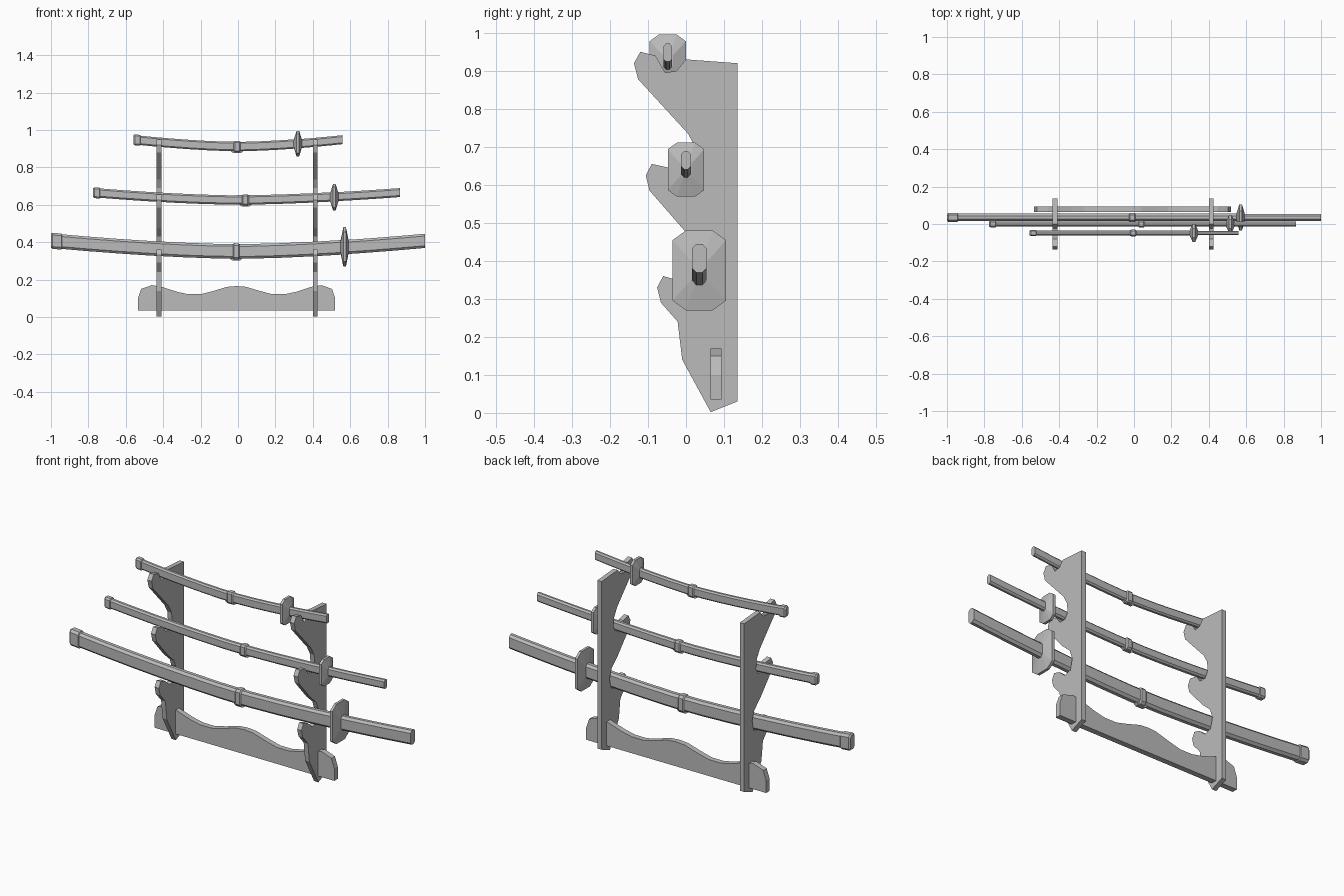
import bpy
import bmesh

cube = bpy.data.objects.get("Cube")
if cube:
    bpy.data.objects.remove(cube, do_unlink=True)

grey = bpy.data.materials.new("plain_grey")
grey.use_nodes = True
colour = (0.5, 0.5, 0.5, 1)
grey.diffuse_color = colour
grey.node_tree.nodes["Principled BSDF"].inputs["Base Color"].default_value = colour


def make_object(name, bm):
    bmesh.ops.recalc_face_normals(bm, faces=bm.faces)
    mesh = bpy.data.meshes.new(name)
    bm.to_mesh(mesh)
    bm.free()
    mesh.materials.append(grey)
    obj = bpy.data.objects.new(name, mesh)
    bpy.context.collection.objects.link(obj)
    return obj


def loft(name, rings):
    """Join matching rings of points and close both ends."""
    bm = bmesh.new()
    loops = [[bm.verts.new(p) for p in ring] for ring in rings]
    for a, b in zip(loops, loops[1:]):
        for i in range(len(a)):
            j = (i + 1) % len(a)
            bm.faces.new((a[i], a[j], b[j], b[i]))
    bm.faces.new(loops[0])
    bm.faces.new(loops[-1])
    return make_object(name, bm)


def octagon(x, y, z, half_w, half_h, cut_w, cut_h):
    """Upright section across x with chamfered corners."""
    w, h = half_w, half_h
    quarter = [(w, h - cut_h), (w - cut_w, h)]
    pts = quarter + [(-a, b) for a, b in reversed(quarter)]
    pts += [(-a, -b) for a, b in pts]
    return [(x, y + a, z + b) for a, b in pts]


def sword(name, y, left, right, guard_x, ring_x, low, rise_l, rise_r, w, h, guard_w, guard_h, guard_z):
    # Gentle upward curve from the middle to both ends
    def height(x):
        t = x / (right if x > 0 else left)
        rise = rise_r if x > 0 else rise_l
        return low + rise * abs(t) ** 1.6

    def section(x, grow=0.0, drop=0.0):
        return octagon(x, y, height(x) - drop, w + grow, h + grow, w * 0.55, w * 0.6)

    def span(a, b, steps):
        return [a + (b - a) * i / steps for i in range(steps + 1)]

    loft(name + "_scabbard", [section(x) for x in span(left + 0.01, guard_x, 9)])
    loft(name + "_handle", [section(x, -0.001) for x in span(guard_x, right, 4)])

    # End cap
    cap = 0.055 * h / 0.039
    loft(name + "_end_cap", [section(left, -0.002), section(left + 0.008, 0.004),
                             section(left + cap, 0.004), section(left + cap + 0.004, -0.001)])

    # Cord mount with a small lower lug
    loft(name + "_cord_mount", [section(ring_x - 0.018, 0), section(ring_x - 0.012, 0.005),
                                section(ring_x + 0.012, 0.005), section(ring_x + 0.018, 0)])
    base = height(ring_x) - h
    loft(name + "_lug", [[(ring_x + sx * s, y + sy * w * 0.5, base + z) for sx, sy in
                          ((-1, -1), (1, -1), (1, 1), (-1, 1))]
                         for s, z in ((0.04, 0.006), (0.02, -0.01))])

    # Lens-shaped hand guard
    steps = ((-0.022, 0.3), (-0.007, 1), (0.007, 1), (0.022, 0.3))
    loft(name + "_guard", [octagon(guard_x + dx, y, guard_z, guard_w * s, guard_h * s,
                                   guard_w * s * 0.5, guard_w * s * 0.36) for dx, s in steps])


sword("long_sword", 0.035, -1, 1, 0.57, -0.01, 0.35, 0.058, 0.057, 0.02, 0.039, 0.07, 0.105, 0.375)
sword("middle_sword", 0.0, -0.775, 0.865, 0.515, 0.04, 0.625, 0.04, 0.04, 0.014, 0.025, 0.048, 0.071, 0.64)
sword("short_sword", -0.048, -0.56, 0.56, 0.32, -0.005, 0.911, 0.037, 0.037, 0.0125, 0.025, 0.048, 0.068, 0.927)


def plate(name, pts, place, depth):
    """Extruded flat outline, closed with one face on each side."""
    return loft(name, [[place(a, b, d) for a, b in pts] for d in depth])


# Side supports with three hooks
support = [(0.135, 0.03), (0.135, 0.92), (0, 0.93), (-0.025, 0.9), (-0.055, 0.895), (-0.08, 0.94),
           (-0.12, 0.95), (-0.137, 0.92), (-0.126, 0.878), (0.005, 0.735), (0.03, 0.69),
           (0.035, 0.64), (0.015, 0.61), (-0.02, 0.61), (-0.045, 0.645), (-0.09, 0.655),
           (-0.106, 0.625), (-0.096, 0.585), (0.0, 0.475), (0.05, 0.43), (0.068, 0.38),
           (0.055, 0.325), (0.015, 0.315), (-0.025, 0.35), (-0.06, 0.36), (-0.076, 0.33),
           (-0.066, 0.29), (-0.022, 0.24), (-0.01, 0.14), (0.065, 0.002)]
for side, x in (("left", 0.4125), ("right", -0.4225)):
    plate(side + "_support", support, lambda a, b, d: (d, a, b), (x - 0.0125, x + 0.0125))

# Wavy cross board
half = [(0.527, 0.035), (0.527, 0.1), (0.51, 0.15), (0.453, 0.17), (0.4, 0.161), (0.32, 0.135),
        (0.26, 0.122), (0.19, 0.122), (0.12, 0.14), (0.05, 0.161), (0.0, 0.165)]
board = half + [(-a, b) for a, b in reversed(half[:-1])]
plate("cross_board", board, lambda a, b, d: (a - 0.0075, d, b), (0.064, 0.093))
